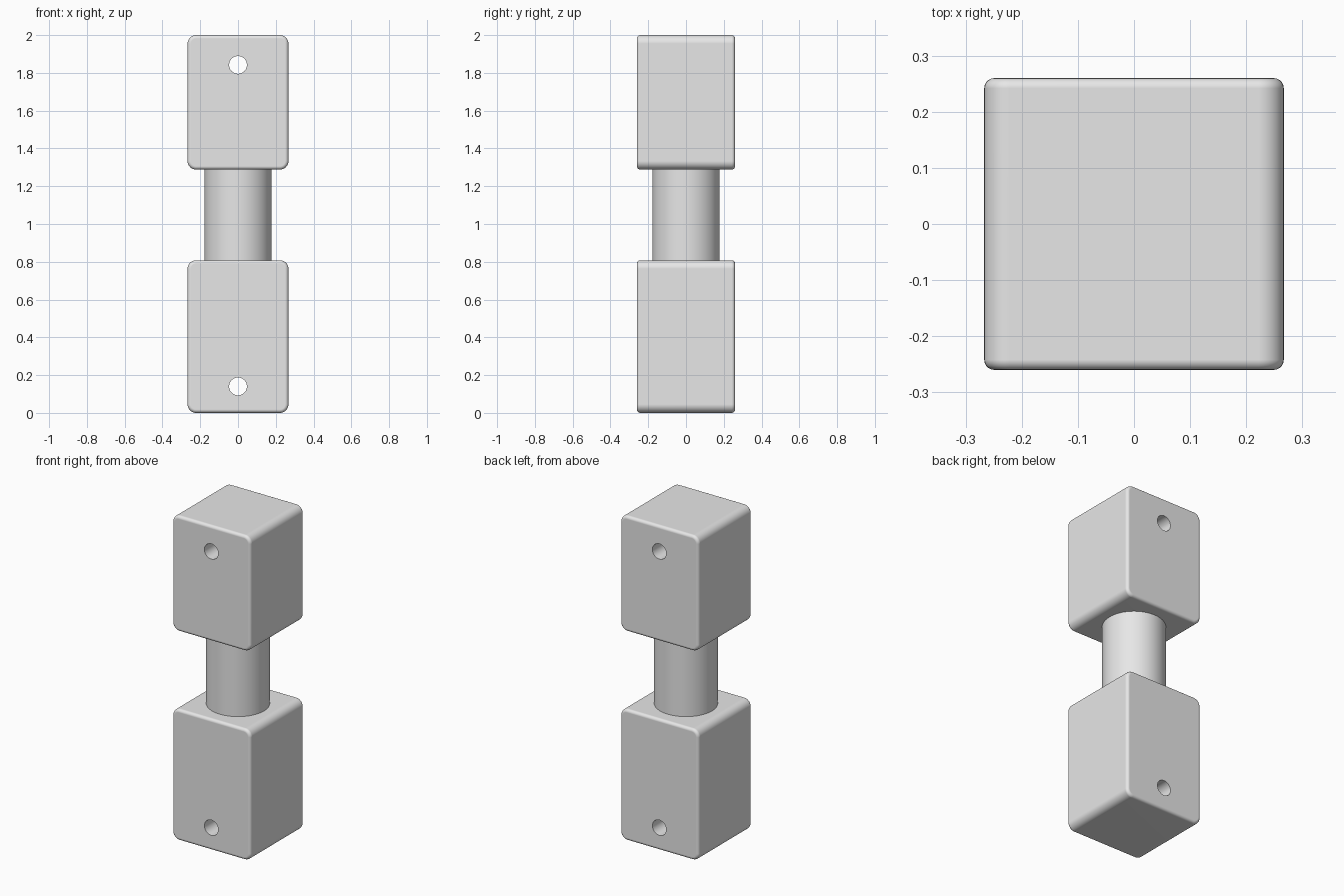
import bpy
import bmesh
from math import pi, radians
from mathutils import Matrix

if "Cube" in bpy.data.objects:
    bpy.data.objects.remove(bpy.data.objects["Cube"], do_unlink=True)

HALF_X, HALF_Y = 0.267, 0.26
CORNER, RIM = 0.045, 0.018
HOLE_RADIUS = 0.047
SHAFT_RADIUS = 0.178

grey = bpy.data.materials.new("light grey")
grey.use_nodes = True
grey.diffuse_color = (0.8, 0.8, 0.8, 1)
grey.node_tree.nodes["Principled BSDF"].inputs["Base Color"].default_value = (0.8, 0.8, 0.8, 1)


def finish(name, bm):
    mesh = bpy.data.meshes.new(name)
    bm.normal_update()
    bm.to_mesh(mesh)
    bm.free()
    mesh.materials.append(grey)
    obj = bpy.data.objects.new(name, mesh)
    bpy.context.collection.objects.link(obj)
    return obj


def smooth(obj):
    bpy.ops.object.select_all(action='DESELECT')
    obj.select_set(True)
    bpy.context.view_layer.objects.active = obj
    bpy.ops.object.shade_smooth_by_angle(angle=radians(35))


def cylinder(name, radius, length, matrix):
    bm = bmesh.new()
    bmesh.ops.create_cone(bm, cap_ends=True, segments=64, radius1=radius,
                          radius2=radius, depth=length, matrix=matrix)
    return finish(name, bm)


def block(name, bottom, top, hole_z):
    # Box with large corner rounds running front to back
    bm = bmesh.new()
    bmesh.ops.create_cube(bm, size=2)
    bmesh.ops.scale(bm, vec=(HALF_X, HALF_Y, (top - bottom) / 2), verts=bm.verts)
    bmesh.ops.translate(bm, vec=(0, 0, (top + bottom) / 2), verts=bm.verts)
    depth_edges = [e for e in bm.edges
                   if abs(e.verts[0].co.y - e.verts[1].co.y) > HALF_Y]
    bmesh.ops.bevel(bm, geom=depth_edges, offset=CORNER, segments=8,
                    profile=0.5, affect='EDGES')
    # Finer rounding around the front and back faces
    rim = [e for e in bm.edges
           if abs(e.verts[0].co.y - e.verts[1].co.y) < 0.001]
    bmesh.ops.bevel(bm, geom=rim, offset=RIM, segments=5,
                    profile=0.5, affect='EDGES')
    obj = finish(name, bm)

    # Pin hole through the block
    cutter = cylinder(name + "_hole_cutter", HOLE_RADIUS, 1,
                      Matrix.Translation((0, 0, hole_z)) @ Matrix.Rotation(pi / 2, 4, 'X'))
    cutter.hide_render = True
    cut = obj.modifiers.new("pin hole", 'BOOLEAN')
    cut.operation = 'DIFFERENCE'
    cut.solver = 'EXACT'
    cut.object = cutter
    bpy.context.view_layer.objects.active = obj
    bpy.ops.object.modifier_apply(modifier=cut.name)
    bpy.data.objects.remove(cutter, do_unlink=True)

    smooth(obj)
    weighted = obj.modifiers.new("clean shading", 'WEIGHTED_NORMAL')
    weighted.keep_sharp = True


block("lower_block", 0.0, 0.808, 0.14)
block("upper_block", 1.288, 2.0, 1.842)

# Round shaft joining the blocks
smooth(cylinder("connecting_shaft", SHAFT_RADIUS, 0.52,
                Matrix.Translation((0, 0, 1.048))))
